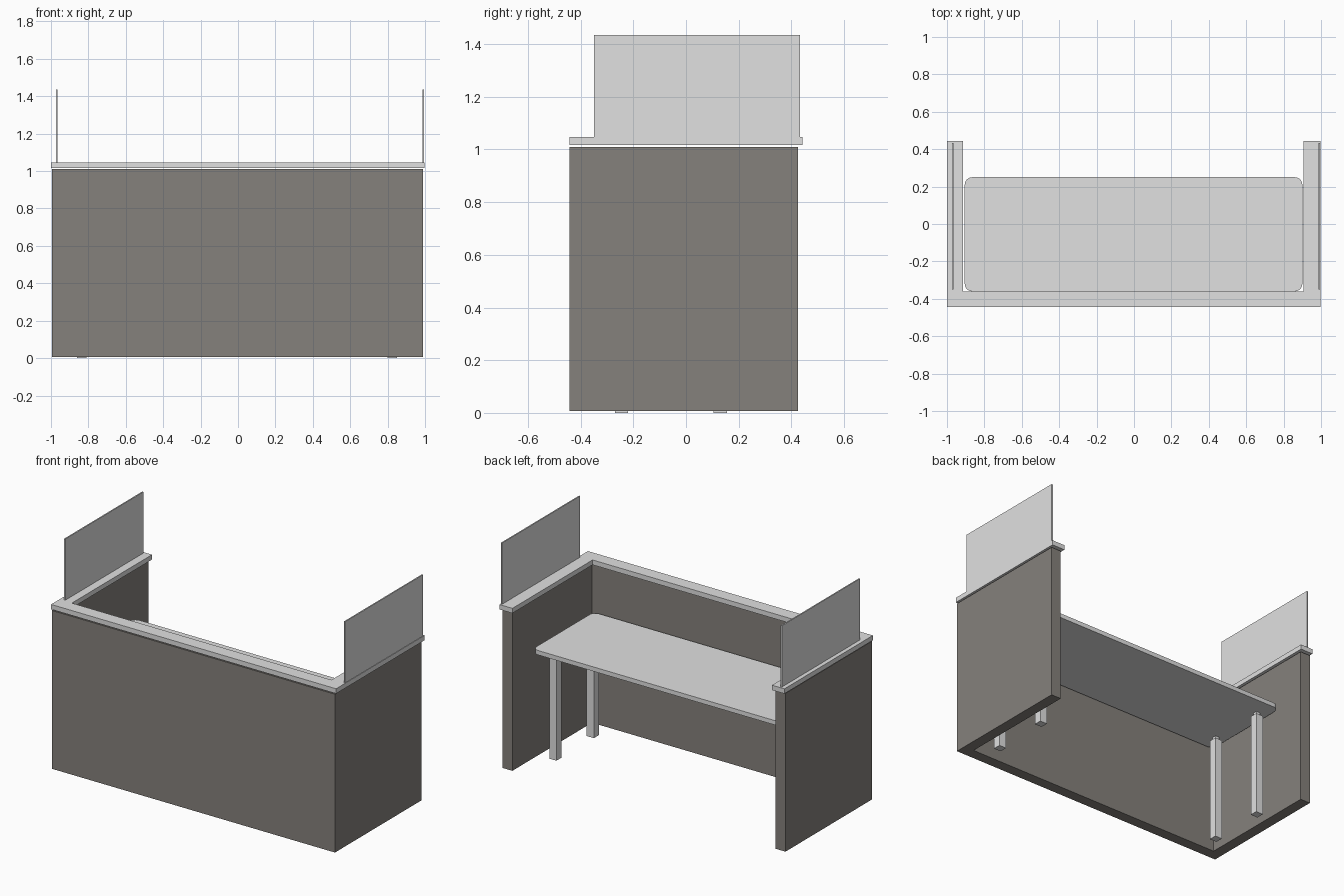
import bpy, bmesh, math

if "Cube" in bpy.data.objects:
    bpy.data.objects.remove(bpy.data.objects["Cube"])


def material(name, rgb):
    m = bpy.data.materials.new(name)
    m.diffuse_color = (*rgb, 1.0)
    m.use_nodes = True
    m.node_tree.nodes["Principled BSDF"].inputs["Base Color"].default_value = m.diffuse_color
    return m


LIGHT = material("light_grey", (0.75, 0.75, 0.75))
TAUPE = material("warm_dark_grey", (0.235, 0.220, 0.202))


def prism(name, outline, z0, z1, mat):
    """Extrude a counter-clockwise XY outline from z0 to z1."""
    bm = bmesh.new()
    base = bm.faces.new([bm.verts.new((x, y, z0)) for x, y in outline])
    ext = bmesh.ops.extrude_face_region(bm, geom=[base], use_keep_orig=True)
    verts = [g for g in ext["geom"] if isinstance(g, bmesh.types.BMVert)]
    bmesh.ops.translate(bm, verts=verts, vec=(0, 0, z1 - z0))
    bmesh.ops.recalc_face_normals(bm, faces=bm.faces)
    me = bpy.data.meshes.new(name)
    bm.to_mesh(me)
    bm.free()
    me.materials.append(mat)
    ob = bpy.data.objects.new(name, me)
    bpy.context.collection.objects.link(ob)
    return ob


def rect(x0, x1, y0, y1):
    return [(x0, y0), (x1, y0), (x1, y1), (x0, y1)]


def u_shape(x0, x1, y0, y1, left, right, front):
    """U outline open at the back; left, right and front are the inner edges."""
    return [(x0, y0), (x1, y0), (x1, y1), (right, y1), (right, front),
            (left, front), (left, y1), (x0, y1)]


def rounded(x0, x1, y0, y1, r, n=8):
    pts = []
    corners = [(x1 - r, y1 - r), (x0 + r, y1 - r), (x0 + r, y0 + r), (x1 - r, y0 + r)]
    for k, (cx, cy) in enumerate(corners):
        for i in range(n + 1):
            a = math.pi / 2 * (k + i / n)
            pts.append((cx + r * math.cos(a), cy + r * math.sin(a)))
    return pts


# Surrounding walls and the ledge just above them
prism("wall_panels", u_shape(-0.995, 0.99, -0.443, 0.425, -0.925, 0.92, -0.373),
      0.007, 1.01, TAUPE)
prism("counter_ledge", u_shape(-1.0, 0.998, -0.443, 0.443, -0.913, 0.907, -0.36),
      1.016, 1.047, LIGHT)

# Thin screens on the side ledges
prism("left_screen", rect(-0.974, -0.966, -0.35, 0.432), 1.047, 1.435, LIGHT)
prism("right_screen", rect(0.987, 0.995, -0.35, 0.432), 1.047, 1.435, LIGHT)

# Desk top with rounded corners
desk = prism("desk_top", rounded(-0.905, 0.9, -0.36, 0.25, 0.04), 0.69, 0.718, LIGHT)
bpy.context.view_layer.objects.active = desk
desk.select_set(True)
bpy.ops.object.shade_smooth_by_angle(angle=math.radians(30))

# Square legs, each with a narrow connector under the desk top
for side, x in (("left", -0.835), ("right", 0.825)):
    for end, y in (("front", -0.245), ("back", 0.13)):
        prism(f"{end}_{side}_leg", rect(x - 0.025, x + 0.025, y - 0.025, y + 0.025),
              0.0, 0.668, LIGHT)
        prism(f"{end}_{side}_connector", rect(x - 0.014, x + 0.014, y - 0.014, y + 0.014),
              0.668, 0.69, LIGHT)
